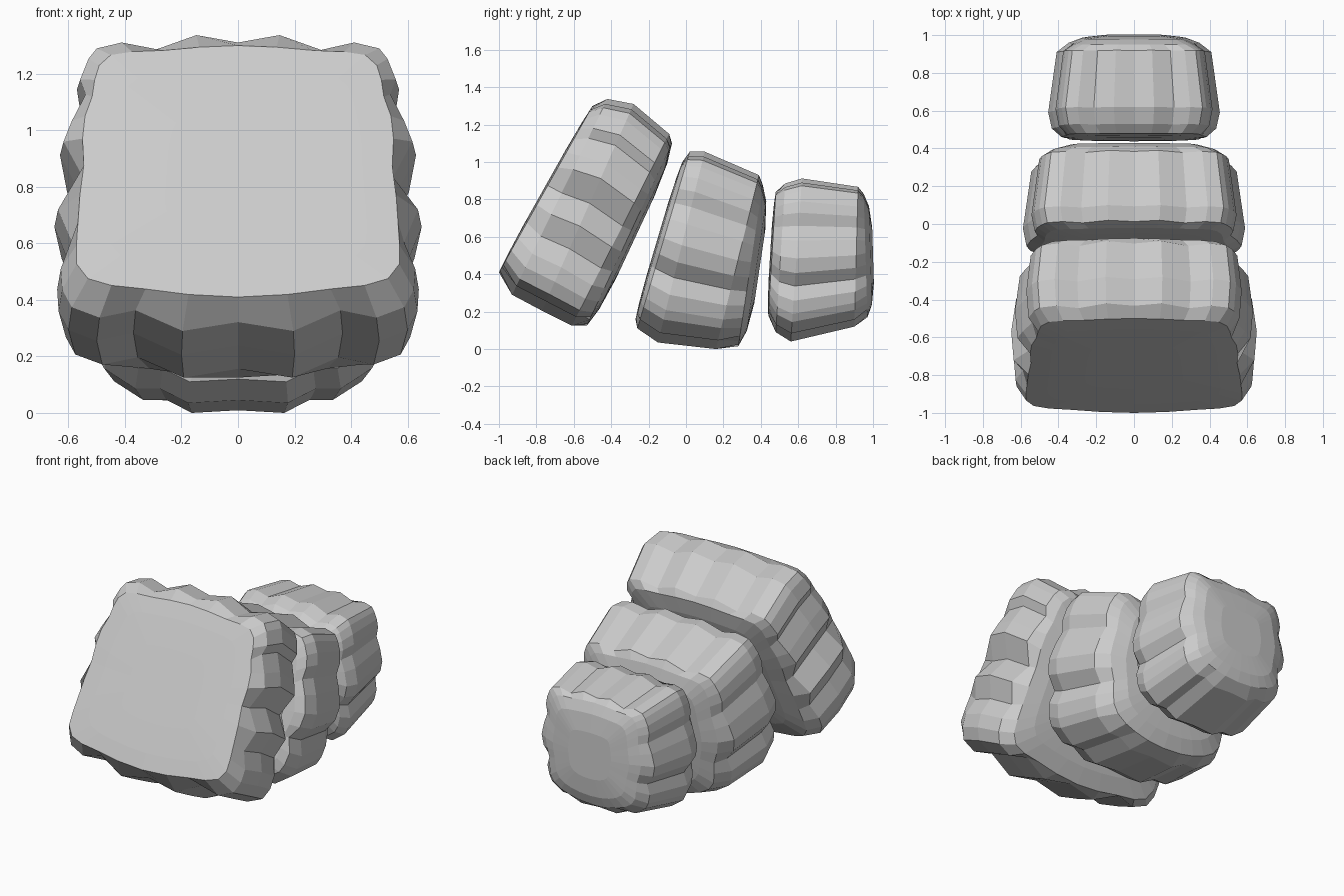
import bpy, bmesh
from mathutils import Vector

if "Cube" in bpy.data.objects:
    bpy.data.objects.remove(bpy.data.objects["Cube"])

# Half outlines of the scalloped blocks: (half width, height fraction), bottom to top
TOP = [(.51, .955), (.42, .975), (.30, .95), (.15, 1), (0, .975)]
BIG = [(0, .03), (.20, 0), (.37, .07), (.50, .045), (.60, .08), (.635, .14), (.64, .21),
       (.60, .30), (.65, .41), (.56, .52), (.63, .64), (.60, .71), (.55, .80), (.57, .85),
       (.54, .92)] + TOP
SMALL = [(0, .01), (.20, 0), (.31, .05), (.41, .05), (.53, .12), (.56, .17), (.58, .25),
         (.55, .34), (.62, .42), (.64, .51), (.61, .62), (.57, .71), (.585, .79), (.57, .86),
         (.54, .92)] + TOP


def soften(pts, rounds):
    """Damp the scallops, then stretch back to the full width and height."""
    n, w0 = len(pts), max(p[0] for p in pts)
    for _ in range(rounds):
        pts = [tuple(pts[i - 1][k] / 4 + pts[i][k] / 2 + pts[(i + 1) % n][k] / 4
                     for k in (0, 1)) for i in range(n)]
    w = max(p[0] for p in pts)
    lo, hi = min(p[1] for p in pts), max(p[1] for p in pts)
    return [(x * w0 / w, (t - lo) / (hi - lo)) for x, t in pts]


def segment(name, half, stations, taper, bulge_front, bulge_back):
    """Loft the outline through stations (bottom yz, top yz, width scale)."""
    bm = bmesh.new()
    outline = half + [(-x, t) for x, t in half[-2:0:-1]]

    def ring(station, rounds, shrink=1, push=0):
        (by, bz), (ty, tz), s = station
        n = Vector((0, bz - tz, ty - by)).normalized() * -push
        c = Vector((0, (by + ty) / 2, (bz + tz) / 2))
        pts = [Vector((x * s * (1 - taper * (1 - t) ** 2),
                       by + (ty - by) * t, bz + (tz - bz) * t))
               for x, t in soften(outline, rounds)]
        return [bm.verts.new(c + (p - c) * shrink + n) for p in pts]

    # Domed front cap, scalloped body, domed back cap
    first, last = stations[0], stations[-1]
    rings = [ring(first, 3, .45, -bulge_front), ring(first, 2, .8, -bulge_front * .6),
             ring(first, 1)]
    rings += [ring(s, 0) for s in stations[1:-1]]
    rings += [ring(last, 1), ring(last, 2, .8, bulge_back * .65), ring(last, 3, .45, bulge_back)]
    n = len(outline)
    for a, b in zip(rings, rings[1:]):
        for i in range(n):
            j = (i + 1) % n
            bm.faces.new((a[i], a[j], b[j], b[i]))
    bm.faces.new(rings[0])
    bm.faces.new(rings[-1])
    bmesh.ops.recalc_face_normals(bm, faces=bm.faces)
    me = bpy.data.meshes.new(name)
    bm.to_mesh(me)
    bm.free()
    ob = bpy.data.objects.new(name, me)
    bpy.context.collection.objects.link(ob)


# Large front block, leaning back
segment("front_segment", BIG, [
    ((-1.0, .41), (-.50, 1.30), .88),
    ((-.93, .29), (-.42, 1.337), .98),
    ((-.77, .205), (-.28, 1.31), 1.0),
    ((-.61, .125), (-.09, 1.15), .96),
    ((-.53, .125), (-.075, 1.10), .84)], 0, .01, .035)

# Middle block
segment("middle_segment", SMALL, [
    ((-.27, .16), (-.02, 1.0), .80),
    ((-.26, .11), (.02, 1.055), .90),
    ((-.15, .035), (.10, 1.055), .93),
    ((.16, 0), (.39, .93), .86),
    ((.28, .015), (.41, .88), .75)], .05, .01, .05)

# Small rear block
segment("rear_segment", SMALL, [
    ((.44, .18), (.48, .84), .60),
    ((.48, .09), (.53, .885), .68),
    ((.56, .04), (.62, .912), .71),
    ((.90, .12), (.92, .867), .64),
    ((.97, .17), (.95, .83), .54)], 0, .01, .04)
